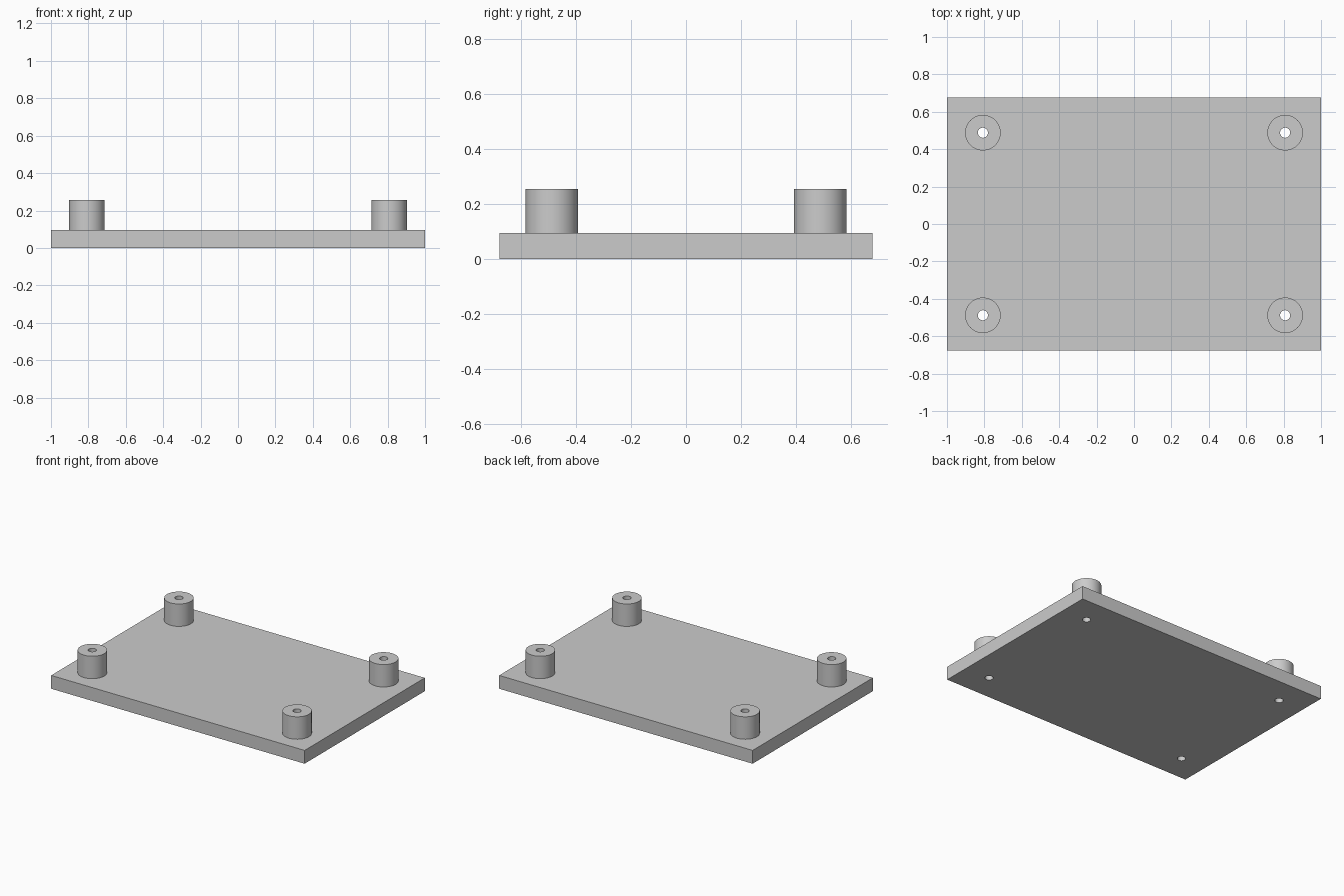
import bpy
import bmesh
from math import radians

PLATE_X, PLATE_Y, PLATE_Z = 2.0, 1.355, 0.095
POST_X, POST_Y = 0.808, 0.488
POST_R, HOLE_R, TOP_Z = 0.095, 0.027, 0.255
SIDES = 48

cube = bpy.data.objects.get("Cube")
if cube:
    bpy.data.objects.remove(cube, do_unlink=True)

grey = bpy.data.materials.new("plain_grey")
grey.use_nodes = True
colour = (0.6, 0.6, 0.6, 1)
grey.diffuse_color = colour
grey.node_tree.nodes["Principled BSDF"].inputs["Base Color"].default_value = colour


def finish(obj, name):
    obj.name = name
    obj.data.materials.append(grey)


def cylinder(name, x, y, radius, z0, z1):
    bpy.ops.mesh.primitive_cylinder_add(
        vertices=SIDES, radius=radius, depth=z1 - z0, location=(x, y, (z0 + z1) / 2))
    obj = bpy.context.object
    obj.name = name
    return obj


def drill(obj, cutter):
    mod = obj.modifiers.new("screw_hole", 'BOOLEAN')
    mod.operation = 'DIFFERENCE'
    mod.solver = 'EXACT'
    mod.object = cutter
    bpy.context.view_layer.objects.active = obj
    bpy.ops.object.modifier_apply(modifier=mod.name)


def smooth(obj):
    bpy.ops.object.select_all(action='DESELECT')
    obj.select_set(True)
    bpy.context.view_layer.objects.active = obj
    bpy.ops.object.shade_smooth_by_angle(angle=radians(30))


# Flat rectangular base plate
bpy.ops.mesh.primitive_cube_add(size=1, location=(0, 0, PLATE_Z / 2))
plate = bpy.context.object
plate.scale = (PLATE_X, PLATE_Y, PLATE_Z)
bpy.ops.object.transform_apply(location=True, rotation=False, scale=True)
finish(plate, "base_plate")

# Four standoffs, each drilled right through the plate
for end, sy in (("front", -1), ("back", 1)):
    for side, sx in (("right", -1), ("left", 1)):
        x, y = sx * POST_X, sy * POST_Y
        post = cylinder("post", x, y, POST_R, PLATE_Z, TOP_Z)
        finish(post, f"{end}_{side}_standoff")
        cutter = cylinder("drill", x, y, HOLE_R, -0.1, TOP_Z + 0.1)
        drill(post, cutter)
        drill(plate, cutter)
        bpy.data.objects.remove(cutter, do_unlink=True)

        # Drop the hidden underside that rests on the plate
        bm = bmesh.new()
        bm.from_mesh(post.data)
        under = [f for f in bm.faces if f.normal.z < -0.9]
        bmesh.ops.delete(bm, geom=under, context='FACES')
        bm.to_mesh(post.data)
        bm.free()
        smooth(post)

smooth(plate)
